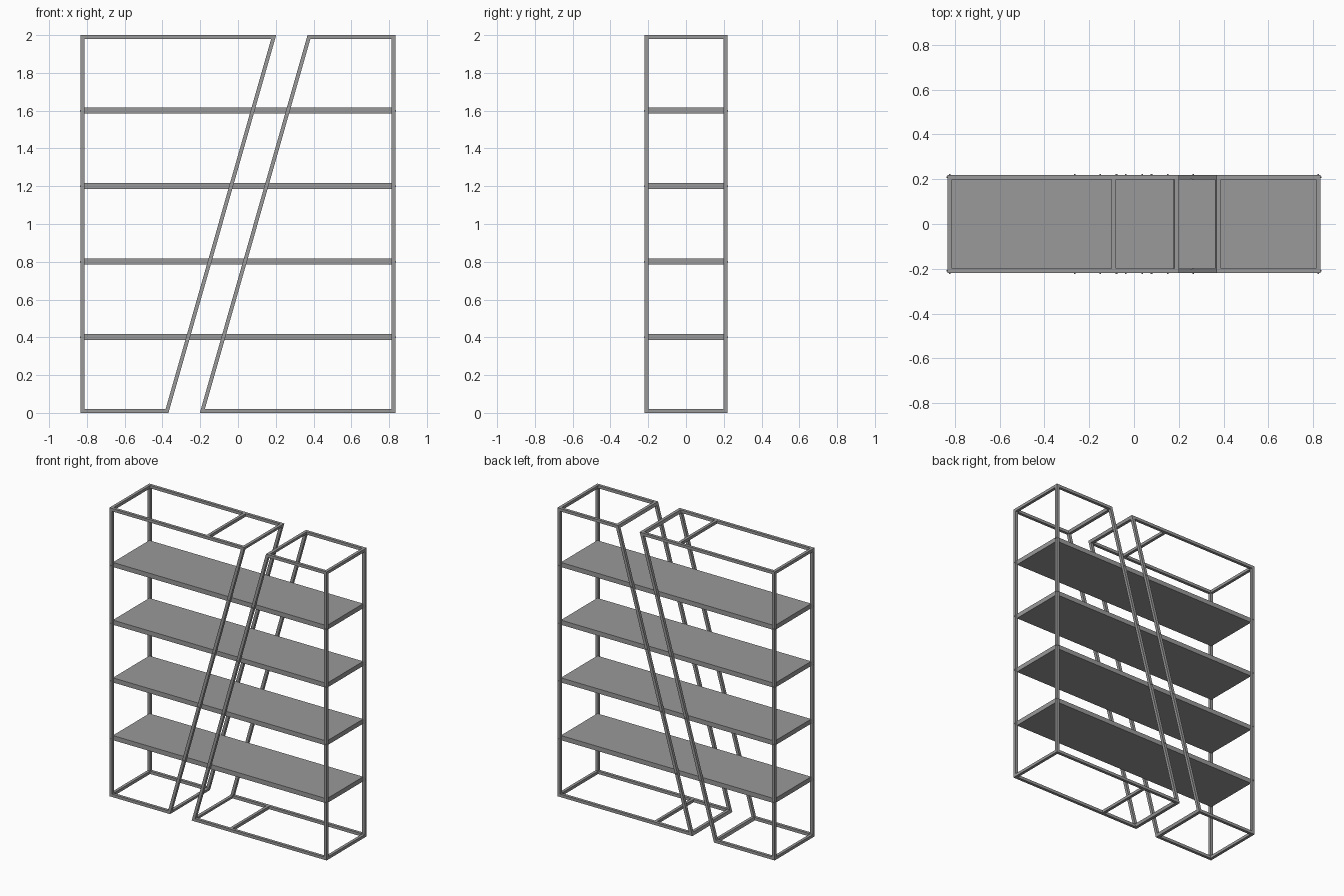
import bpy, bmesh, math
from mathutils import Matrix

if "Cube" in bpy.data.objects:
    bpy.data.objects.remove(bpy.data.objects["Cube"])

W, H, D, T = 0.833, 2.0, 0.219, 0.02     # half width, height, half depth, tube size
X0, SLOPE = -0.368, 0.285                # slanted edge of the left frame
HT = T * math.sqrt(1 + SLOPE ** 2)       # horizontal width of the slanted tube

# Dark grey metal for every part
metal = bpy.data.materials.new("dark_grey_metal")
metal.diffuse_color = (0.32, 0.32, 0.32, 1)
metal.use_nodes = True
metal.node_tree.nodes["Principled BSDF"].inputs["Base Color"].default_value = metal.diffuse_color


def edge(z):
    return X0 + SLOPE * z


def make(name, bm):
    bmesh.ops.recalc_face_normals(bm, faces=bm.faces)
    me = bpy.data.meshes.new(name)
    bm.to_mesh(me)
    bm.free()
    me.materials.append(metal)
    ob = bpy.data.objects.new(name, me)
    bpy.context.collection.objects.link(ob)
    return ob


def prism(bm, pts, y0, y1):
    """Extrude an xz profile along y."""
    a = [bm.verts.new((x, y0, z)) for x, z in pts]
    b = [bm.verts.new((x, y1, z)) for x, z in pts]
    bm.faces.new(a)
    bm.faces.new(b)
    for i in range(len(pts)):
        j = (i + 1) % len(pts)
        bm.faces.new((a[i], a[j], b[j], b[i]))


def ring(bm, outer, inner, y0, y1):
    """Mitred closed frame between two xz outlines."""
    loops = [[bm.verts.new((x, y, z)) for x, z in pts]
             for pts, y in ((outer, y0), (outer, y1), (inner, y1), (inner, y0))]
    for k in range(4):
        p, q = loops[k], loops[(k + 1) % 4]
        for i in range(len(outer)):
            j = (i + 1) % len(outer)
            bm.faces.new((p[i], p[j], q[j], q[i]))


def rect(x0, x1, z0, z1):
    return [(x0, z0), (x1, z0), (x1, z1), (x0, z1)]


outer = [(-W, 0), (edge(0), 0), (edge(H), H), (-W, H)]
inner = [(-W + T, T), (edge(T) - HT, T), (edge(H - T) - HT, H - T), (-W + T, H - T)]

# The right half is the left half turned half a turn about the centre
for side, s in (("left", 1), ("right", -1)):
    def flip(pts):
        return [(x * s, z if s > 0 else H - z) for x, z in pts]

    # Front and back slanted tube frames
    for face, y0, y1 in (("front", -D, -D + T), ("back", D - T, D)):
        bm = bmesh.new()
        ring(bm, flip(outer), flip(inner), y0, y1)
        make(f"{side}_{face}_frame", bm)

    # Tubes joining front to back at the corners, plus one middle tube
    bm = bmesh.new()
    y = D - T
    for z in (0, H - T):
        prism(bm, flip(rect(-W, -W + T, z, z + T)), -y, y)
        prism(bm, flip([(edge(z) - HT, z), (edge(z), z),
                        (edge(z + T), z + T), (edge(z + T) - HT, z + T)]), -y, y)
    prism(bm, flip(rect(-0.1, -0.08, H - T, H)), -y, y)
    make(f"{side}_cross_tubes", bm)

# Shelves and the small bolts holding them to the tubes
bolts = bmesh.new()


def bolt(x, y, z, axis):
    rot = Matrix.Rotation(math.pi / 2, 4, axis)
    bmesh.ops.create_cone(bolts, cap_ends=True, segments=12, radius1=0.004, radius2=0.004,
                          depth=0.008, matrix=Matrix.Translation((x, y, z)) @ rot)


for k in range(1, 5):
    z = 0.4 * k
    bm = bmesh.new()
    prism(bm, rect(-0.82, 0.82, z - 0.015, z + 0.017), -0.2, 0.2)
    make(f"shelf_{k}", bm)
    post = W - T / 2
    left_bar = edge(z) - HT / 2
    right_bar = -edge(H - z) + HT / 2
    for sy in (-1, 1):
        for x in (-post, left_bar, right_bar, post):
            bolt(x, sy * D, z, 'X')
        for sx in (-1, 1):
            bolt(sx * W, sy * (D - T / 2), z, 'Y')
make("shelf_bolts", bolts)
